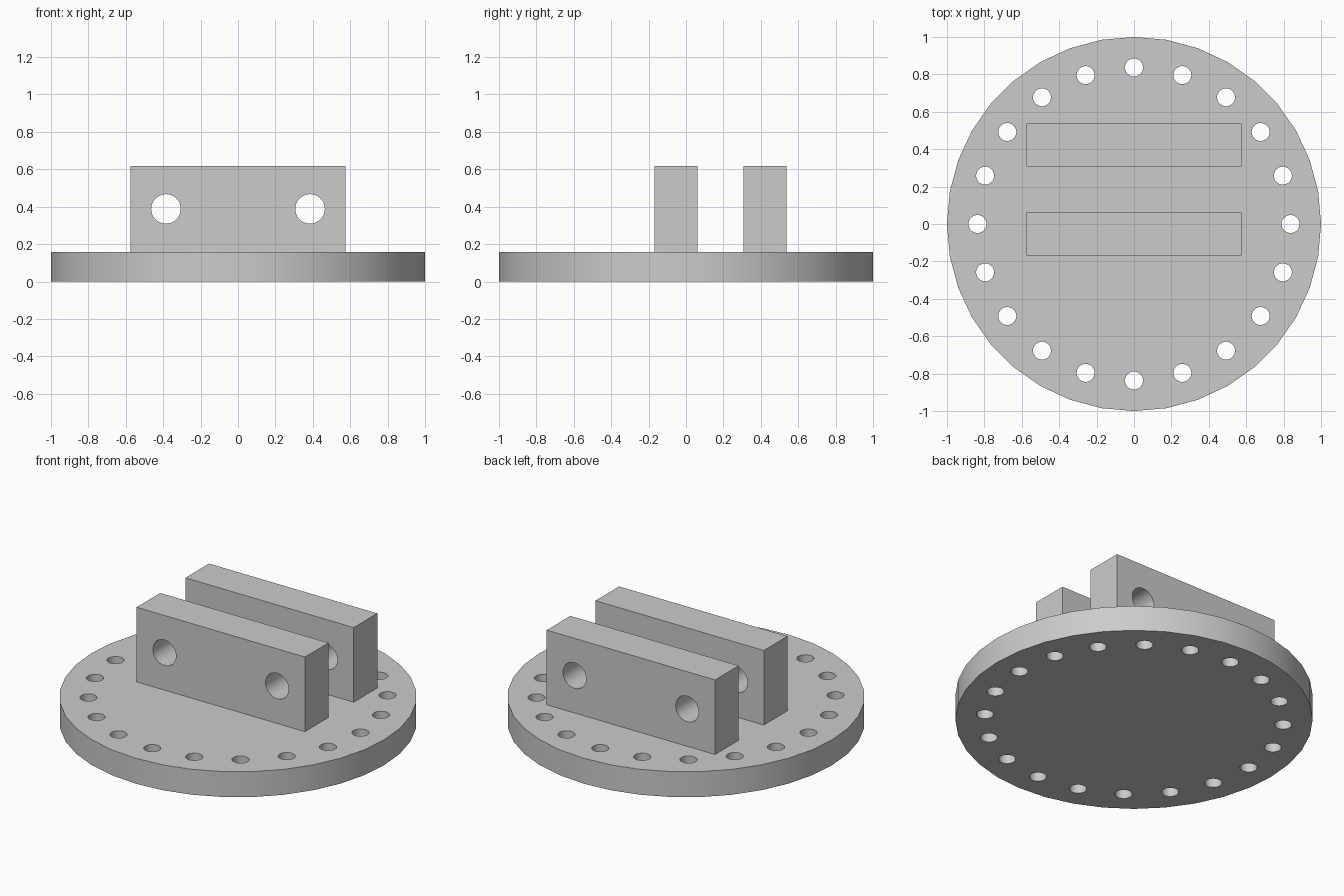
import bpy, bmesh, math
from mathutils import Matrix, Vector

if "Cube" in bpy.data.objects:
    bpy.data.objects.remove(bpy.data.objects["Cube"], do_unlink=True)

GREY = (0.6, 0.6, 0.6, 1)
metal = bpy.data.materials.new("plain grey metal")
metal.use_nodes = True
metal.diffuse_color = GREY
metal.node_tree.nodes["Principled BSDF"].inputs["Base Color"].default_value = GREY


def make_object(name, bm):
    mesh = bpy.data.meshes.new(name)
    bm.to_mesh(mesh)
    bm.free()
    mesh.materials.append(metal)
    obj = bpy.data.objects.new(name, mesh)
    bpy.context.collection.objects.link(obj)
    return obj


def cylinders(name, centres, radius, depth, sides, turn=Matrix()):
    """One mesh of equal cylinders, turned from the z axis."""
    bm = bmesh.new()
    for centre in centres:
        bmesh.ops.create_cone(bm, cap_ends=True, segments=sides, radius1=radius,
                              radius2=radius, depth=depth,
                              matrix=Matrix.Translation(centre) @ turn)
    return make_object(name, bm)


def box(name, low, high):
    low, high = Vector(low), Vector(high)
    bm = bmesh.new()
    bmesh.ops.create_cube(bm, size=1, matrix=Matrix.Translation((low + high) / 2)
                          @ Matrix.Diagonal((high - low).to_4d()))
    return make_object(name, bm)


def drill(obj, cutter):
    """Cut the holes, drop the cutter and smooth the round walls."""
    cutter.hide_render = True
    mod = obj.modifiers.new("holes", 'BOOLEAN')
    mod.operation = 'DIFFERENCE'
    mod.solver = 'EXACT'
    mod.object = cutter
    bpy.ops.object.select_all(action='DESELECT')
    obj.select_set(True)
    bpy.context.view_layer.objects.active = obj
    bpy.ops.object.modifier_apply(modifier=mod.name)
    bpy.data.objects.remove(cutter, do_unlink=True)
    bpy.ops.object.shade_smooth_by_angle(angle=math.radians(30))


# Round base plate with a ring of bolt holes
PLATE_TOP = 0.157
BOLTS = 20
plate = cylinders("base_plate", [(0, 0, PLATE_TOP / 2)], 1, PLATE_TOP, 36)
ring = [(0.837 * math.cos(a), 0.837 * math.sin(a), PLATE_TOP / 2)
        for a in (math.tau * i / BOLTS for i in range(BOLTS))]
drill(plate, cylinders("bolt_cutter", ring, 0.048, 0.5, 32))

# Two upright lugs, each with a pair of pin holes
ALONG_Y = Matrix.Rotation(math.pi / 2, 4, 'X')
for name, front in (("front_lug", -0.168), ("back_lug", 0.308)):
    back = front + 0.23
    lug = box(name, (-0.575, front, PLATE_TOP), (0.575, back, 0.618))
    pins = [(x, (front + back) / 2, 0.388) for x in (-0.385, 0.385)]
    drill(lug, cylinders("pin_cutter", pins, 0.079, 0.5, 32, ALONG_Y))
